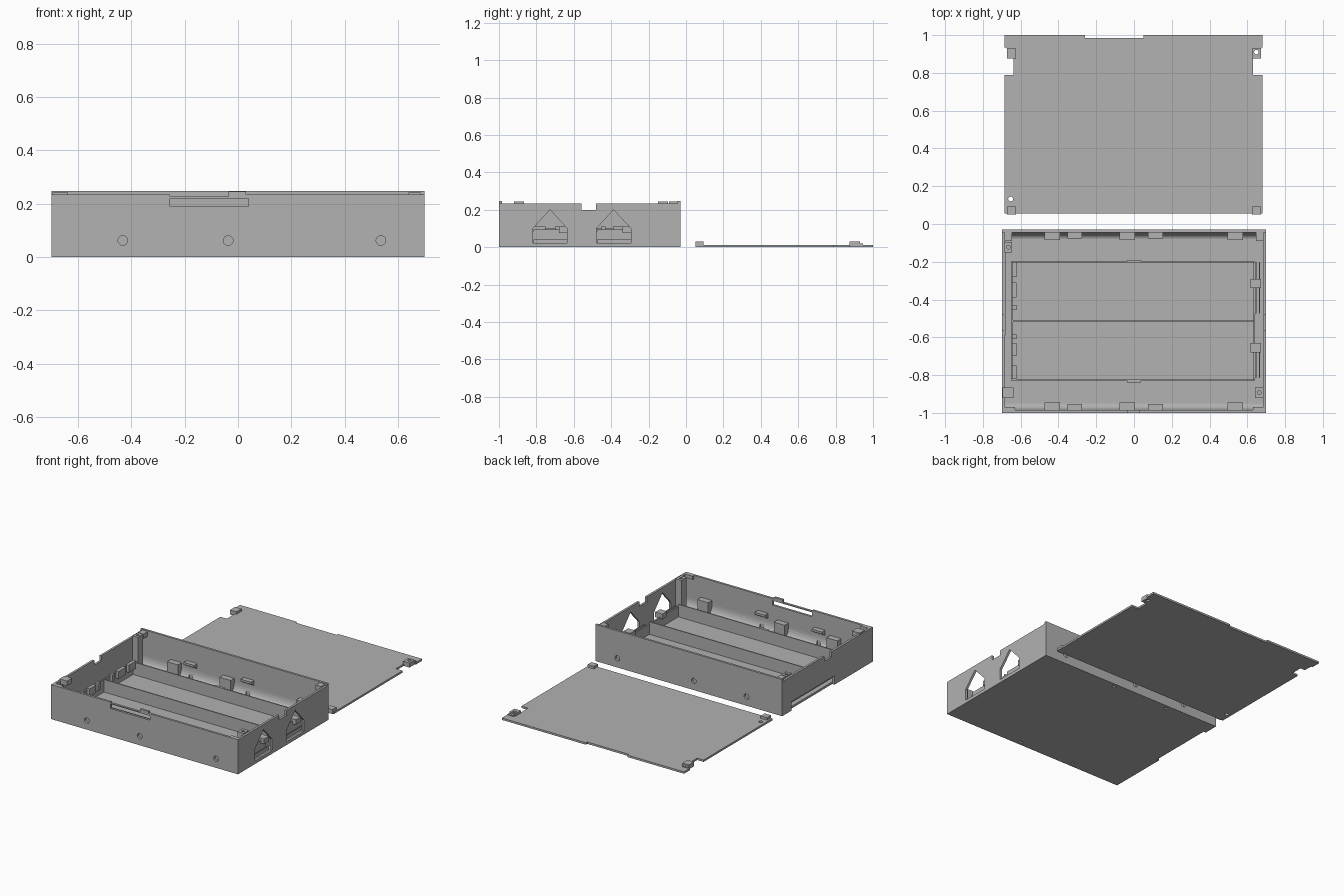
import bpy, bmesh, math

if "Cube" in bpy.data.objects:
    bpy.data.objects.remove(bpy.data.objects["Cube"])

grey = bpy.data.materials.new("plain grey")
grey.diffuse_color = (0.445, 0.445, 0.445, 1)
grey.use_nodes = True
grey.node_tree.nodes["Principled BSDF"].inputs["Base Color"].default_value = grey.diffuse_color


def finish(name, bm):
    bmesh.ops.recalc_face_normals(bm, faces=bm.faces[:])
    me = bpy.data.meshes.new(name)
    bm.to_mesh(me)
    bm.free()
    me.materials.append(grey)
    ob = bpy.data.objects.new(name, me)
    bpy.context.collection.objects.link(ob)
    return ob


def prism(name, pts, axis, a, b):
    """Extrude a 2D outline along one axis; pts hold the other two axes in order."""
    def place(p, t):
        c = list(p)
        c.insert("xyz".index(axis), t)
        return c
    bm = bmesh.new()
    face = bm.faces.new([bm.verts.new(place(p, a)) for p in pts])
    ext = bmesh.ops.extrude_face_region(bm, geom=[face])
    move = [0, 0, 0]
    move["xyz".index(axis)] = b - a
    bmesh.ops.translate(bm, vec=move, verts=[v for v in ext["geom"] if isinstance(v, bmesh.types.BMVert)])
    return finish(name, bm)


def box(name, x0, x1, y0, y1, z0, z1):
    return prism(name, [(x0, y0), (x1, y0), (x1, y1), (x0, y1)], "z", z0, z1)


def disc(name, u, v, r, axis, a, b, n=24):
    return prism(name, [(u + r * math.cos(i * math.tau / n), v + r * math.sin(i * math.tau / n))
                        for i in range(n)], axis, a, b)


def cut(ob, cutters):
    for c in cutters:
        c.hide_render = True
        c.hide_viewport = True
        m = ob.modifiers.new("cut", "BOOLEAN")
        m.operation = "DIFFERENCE"
        m.solver = "EXACT"
        m.object = c


HOLES = (-0.432, -0.037, 0.536)
HOOKS = (-0.313, 0.114)

# Case floor, with small openings under the snap hooks
floor = box("case_floor", -0.7, 0.7, -1, -0.03, 0, 0.015)
floor_cuts = [box("floor_slot", x - 0.015, x + 0.015, y - 0.008, y + 0.008, -0.02, 0.09)
              for x in HOOKS for y in (-0.972, -0.058)]
side_gap = box("side_gap", -0.72, -0.683, -0.59, -0.13, -0.02, 0.06)
cut(floor, floor_cuts + [side_gap])

# Front and back walls with round recesses
front = box("front_wall", -0.7, 0.7, -1, -0.985, 0.015, 0.234)
back = box("back_wall", -0.7, 0.7, -0.045, -0.03, 0.015, 0.248)
cut(front, [disc("front_hole", x, 0.062, 0.018, "y", -1.05, -0.95) for x in HOLES]
    + [box("latch_slot", -0.255, 0.04, -1.05, -0.95, 0.19, 0.22),
       box("latch_dip", -0.255, -0.035, -1.05, -0.95, 0.227, 0.3)])
cut(back, [disc("back_hole", x, 0.062, 0.018, "y", -0.08, 0.0) for x in HOLES])
box("latch_tab", -0.035, 0.03, -1, -0.985, 0.234, 0.246)

# End walls with a dip in the top edge
end_outline = [(-0.985, 0.015), (-0.045, 0.015), (-0.045, 0.234), (-0.48, 0.234),
               (-0.48, 0.2), (-0.56, 0.2), (-0.56, 0.234), (-0.985, 0.234)]
left = prism("left_wall", end_outline, "x", -0.7, -0.685)
right = prism("right_wall", end_outline, "x", 0.685, 0.7)
cut(left, [side_gap])
cut(right, [prism("port", [(y - 0.092, 0.022), (y + 0.092, 0.022), (y + 0.092, 0.1),
                           (y, 0.2), (y - 0.092, 0.1)], "x", 0.6, 0.75)
            for y in (-0.727, -0.387)])

# Curved coves at the foot of the long walls
for name, y, s in (("front_cove", -0.985, 1), ("back_cove", -0.045, -1)):
    arc = [(y + s * 0.035 * (1 - math.sin(i * math.pi / 12)),
            0.015 + 0.06 * (1 - math.cos(i * math.pi / 12))) for i in range(7)]
    cove = prism(name, [(y, 0.015)] + arc, "x", -0.685, 0.685)
    cut(cove, floor_cuts)
    # Bosses behind the recesses and snap hooks between them
    e = y + s * 0.04
    for x in HOLES:
        box("boss", x - 0.041, x + 0.041, min(y, e), max(y, e), 0.015, 0.1)
    h = y + s * 0.033
    for x in HOOKS:
        prism("snap_hook", [(y, 0.09), (h, 0.11), (h, 0.125), (y, 0.125)], "x", x - 0.039, x + 0.039)

# Tray: long dividers and end walls
for y in (-0.825, -0.515, -0.203):
    box("divider", -0.645, 0.635, y - 0.004, y + 0.004, 0.015, 0.1)
for y in (-0.833, -0.195):
    box("divider_rib", -0.037, 0.037, y - 0.005, y + 0.005, 0.015, 0.1)
box("tray_left_end", -0.65, -0.641, -0.829, -0.199, 0.015, 0.1)
box("tray_right_end", 0.632, 0.641, -0.829, -0.199, 0.015, 0.085)

# Contact holders at the tray ends
for y0, y1 in ((-0.28, -0.2), (-0.39, -0.31), (-0.455, -0.43), (-0.61, -0.585), (-0.7, -0.63), (-0.82, -0.75)):
    box("left_contact", -0.645, -0.622, y0, y1, 0.06, 0.11)
for y0, y1, c in ((-0.475, -0.2, -0.315), (-0.815, -0.63, -0.655)):
    box("right_rail", 0.64, 0.648, y0, y1, 0.015, 0.095)
    box("right_rail", 0.662, 0.668, y0, y1, 0.015, 0.04)
    box("right_contact", 0.618, 0.672, c - 0.025, c + 0.025, 0.075, 0.11)

# Corner posts that carry the lid
for name, x0, x1, y0, y1, z0 in (("back_left_post", -0.685, -0.645, -0.15, -0.095, 0.015),
                                 ("front_right_post", 0.64, 0.685, -0.92, -0.865, 0.015),
                                 ("front_left_clip", -0.695, -0.638, -0.92, -0.865, 0.21)):
    post = box(name, x0, x1, y0, y1, z0, 0.243)
    if z0 < 0.1:
        cut(post, [disc("post_hole", (x0 + x1) / 2, (y0 + y1) / 2, 0.01, "z", 0.15, 0.3, 16)])
for s in (-1, 1):
    a, b = sorted((s * 0.685, s * 0.645))
    box("back_corner_clip", a, b, -0.09, -0.045, 0.21, 0.243)
    a, b = sorted((s * 0.685, s * 0.63))
    box("front_corner_clip", a, b, -0.985, -0.97, 0.21, 0.234)

# Flat lid with notched outline
lid = prism("lid", [(-0.685, 0.055), (0.68, 0.055), (0.68, 0.79), (0.63, 0.79), (0.63, 0.935),
                    (0.68, 0.935), (0.68, 1), (0.05, 1), (0.05, 0.985), (-0.26, 0.985),
                    (-0.26, 1), (-0.685, 1), (-0.685, 0.935), (-0.637, 0.935),
                    (-0.637, 0.79), (-0.685, 0.79)], "z", 0, 0.013)
cut(lid, [disc("lid_hole", -0.653, 0.132, 0.013, "z", -0.05, 0.05)])

# Lid clips at the four corners
for s in (-1, 1):
    a, b = sorted((s * 0.673, s * 0.625))
    box("lid_front_clip", a, b, 0.05, 0.093, 0.0, 0.03)
    clip = box("lid_back_clip", a, b, 0.875, 0.93, 0.0, 0.03)
    if s > 0:
        cut(clip, [disc("clip_hole", 0.648, 0.91, 0.012, "z", -0.05, 0.08)])
    a, b = sorted((s * 0.675, s * 0.63))
    box("lid_back_lip", a, b, 0.93, 0.945, 0.0, 0.02)
